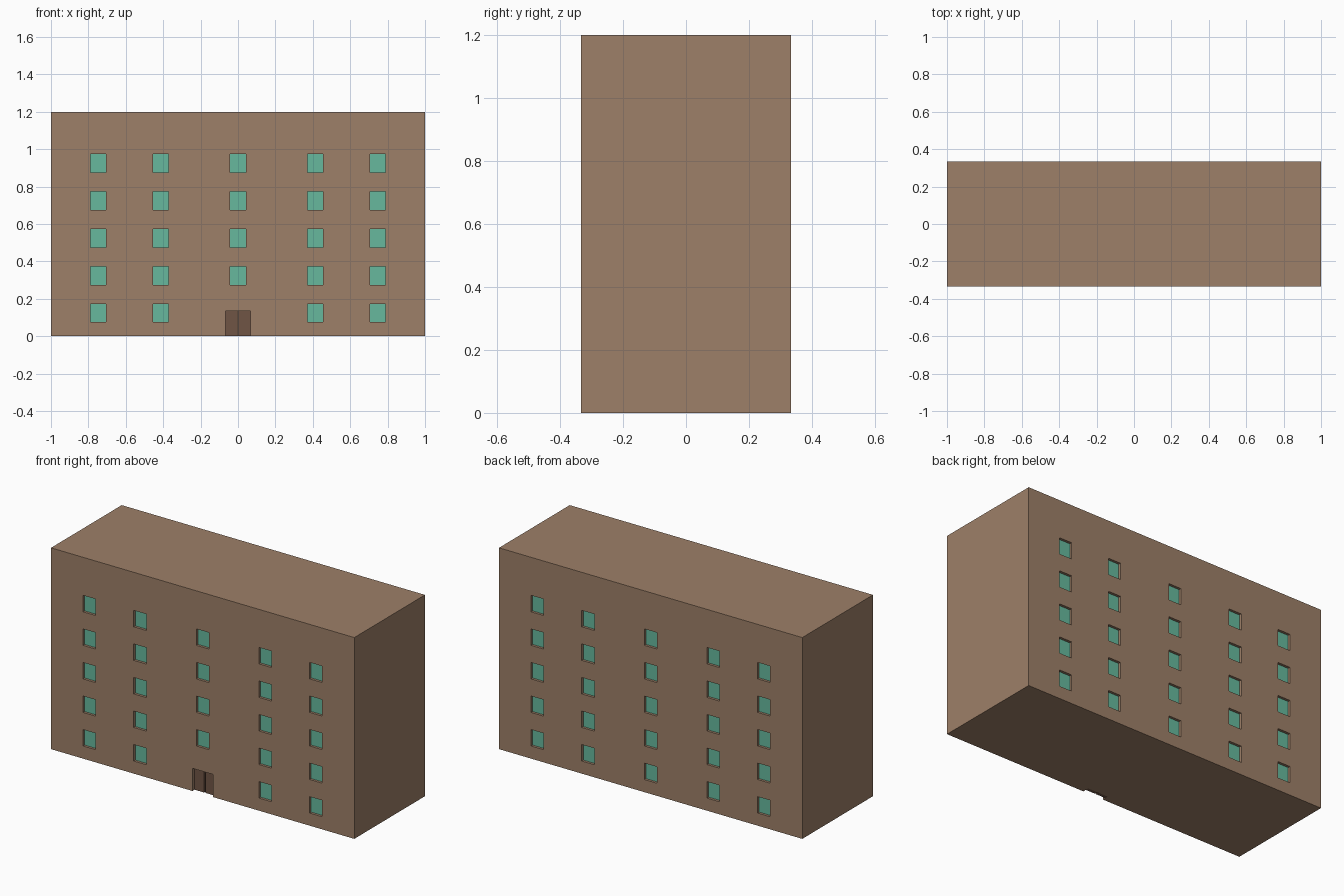
import bpy, bmesh
from mathutils import Matrix, Vector

if "Cube" in bpy.data.objects:
    bpy.data.objects.remove(bpy.data.objects["Cube"])

HALF_DEPTH = 0.333
HEIGHT = 1.2
RECESS = 0.02          # depth of window and door openings
COLUMNS = [-0.747, -0.413, 0.0, 0.413, 0.747]
ROWS = [0.124 + 0.2 * i for i in range(5)]
WIN_W, WIN_H = 0.083, 0.098
DOOR_W, DOOR_H, GAP = 0.134, 0.135, 0.008


def material(name, rgb):
    mat = bpy.data.materials.new(name)
    mat.diffuse_color = (*rgb, 1)
    mat.use_nodes = True
    mat.node_tree.nodes["Principled BSDF"].inputs["Base Color"].default_value = mat.diffuse_color
    return mat


def boxes(name, bounds, mat=None):
    """One object made of axis-aligned boxes given as (low, high) corners."""
    bm = bmesh.new()
    for lo, hi in bounds:
        lo, hi = Vector(lo), Vector(hi)
        m = Matrix.Translation((lo + hi) / 2) @ Matrix.Diagonal((*(hi - lo), 1))
        bmesh.ops.create_cube(bm, size=1, matrix=m)
    mesh = bpy.data.meshes.new(name)
    bm.to_mesh(mesh)
    bm.free()
    obj = bpy.data.objects.new(name, mesh)
    bpy.context.collection.objects.link(obj)
    if mat:
        mesh.materials.append(mat)
    return obj


def slab(x, z, w, h, side, near, far):
    """Box on the front (-1) or back (1) wall, between two depths into the wall."""
    ys = sorted(side * (HALF_DEPTH - d) for d in (near, far))
    return (x - w / 2, ys[0], z - h / 2), (x + w / 2, ys[1], z + h / 2)


wall = material("wall_brown", (0.34, 0.215, 0.138))
glass = material("window_green", (0.135, 0.485, 0.34))
wood = material("door_brown", (0.16, 0.09, 0.06))

# Main block
body = boxes("building_body", [((-1, -HALF_DEPTH, 0), (1, HALF_DEPTH, HEIGHT))], wall)

# Window positions: the door replaces the lowest middle window at the front
spots = [(x, z, side) for side in (-1, 1) for x in COLUMNS for z in ROWS
         if not (side == -1 and x == 0 and z == ROWS[0])]

# Openings for windows and door, cut into the block
cuts = [slab(x, z, WIN_W, WIN_H, s, -0.05, RECESS) for x, z, s in spots]
cuts.append(((-DOOR_W / 2, -HALF_DEPTH - 0.05, -0.05),
             (DOOR_W / 2, -HALF_DEPTH + 2 * RECESS, DOOR_H)))
cutter = boxes("opening_cutter", cuts, wall)
cutter.hide_render = True
mod = body.modifiers.new("openings", 'BOOLEAN')
mod.object = cutter
mod.operation = 'DIFFERENCE'
mod.solver = 'EXACT'
bpy.context.view_layer.objects.active = body
bpy.ops.object.modifier_apply(modifier=mod.name)
bpy.data.objects.remove(cutter)

# Window panes set back in their openings
for side, name in ((-1, "front_windows"), (1, "back_windows")):
    boxes(name, [slab(x, z, WIN_W, WIN_H, s, RECESS - 0.005, RECESS)
                 for x, z, s in spots if s == side], glass)

# Double door with a narrow gap between the leaves
leaf = (DOOR_W - GAP) / 2
for sx, name in ((-1, "left_door_leaf"), (1, "right_door_leaf")):
    boxes(name, [slab(sx * (GAP + leaf) / 2, DOOR_H / 2, leaf, DOOR_H, -1,
                      RECESS, 2 * RECESS)], wood)
